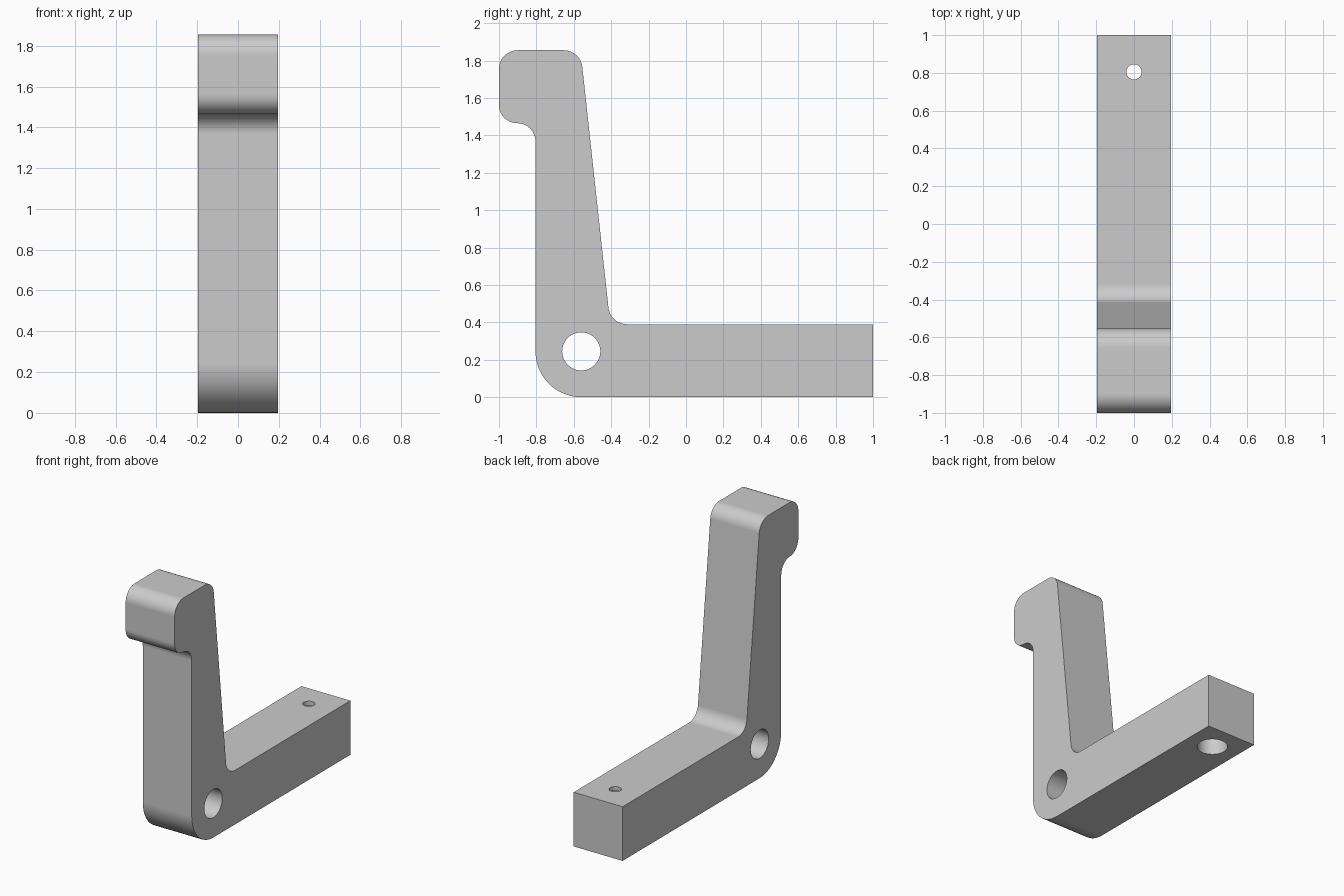
import bpy, bmesh, math
from mathutils import Vector, Matrix

cube = bpy.data.objects.get("Cube")
if cube:
    bpy.data.objects.remove(cube, do_unlink=True)

HALF_WIDTH = 0.195

grey = bpy.data.materials.new("plain grey")
grey.use_nodes = True
GREY = (0.6, 0.6, 0.6, 1)
grey.diffuse_color = GREY
grey.node_tree.nodes["Principled BSDF"].inputs["Base Color"].default_value = GREY


def rounded_outline(corners, steps=12):
    """Turn (y, z, radius) corners into an outline with true arc fillets."""
    points = []
    for i, (y, z, radius) in enumerate(corners):
        corner = Vector((y, z))
        if not radius:
            points.append(corner)
            continue
        before = (Vector(corners[i - 1][:2]) - corner).normalized()
        after = (Vector(corners[(i + 1) % len(corners)][:2]) - corner).normalized()
        half = before.angle(after) / 2
        centre = corner + (before + after).normalized() * radius / math.sin(half)
        start = corner + before * radius / math.tan(half) - centre
        end = corner + after * radius / math.tan(half) - centre
        sweep = start.angle(end)
        for k in range(steps + 1):
            t = k / steps
            arc = start * math.sin((1 - t) * sweep) + end * math.sin(t * sweep)
            points.append(centre + arc / math.sin(sweep))
    return points


def new_object(name, bm):
    bmesh.ops.recalc_face_normals(bm, faces=bm.faces[:])
    mesh = bpy.data.meshes.new(name)
    bm.to_mesh(mesh)
    bm.free()
    mesh.materials.append(grey)
    obj = bpy.data.objects.new(name, mesh)
    bpy.context.collection.objects.link(obj)
    return obj


def cut_hole(target, name, radius, depth, centre, turn=Matrix()):
    """Drill a round hole and remove the cutter afterwards."""
    bm = bmesh.new()
    bmesh.ops.create_cone(bm, cap_ends=True, segments=48, radius1=radius,
                          radius2=radius, depth=depth,
                          matrix=Matrix.Translation(centre) @ turn)
    cutter = new_object(name, bm)
    cutter.hide_render = True
    drill = target.modifiers.new(name, "BOOLEAN")
    drill.operation = "DIFFERENCE"
    drill.solver = "EXACT"
    drill.object = cutter
    bpy.ops.object.modifier_apply(modifier=drill.name)
    bpy.data.objects.remove(cutter, do_unlink=True)


# Side profile: foot, tapered upright and hooked head
profile = [
    (-0.805, 0, 0.245),
    (1, 0, 0),
    (1, 0.39, 0),
    (-0.405, 0.39, 0.1),
    (-0.564, 1.855, 0.1),
    (-1, 1.855, 0.1),
    (-1, 1.465, 0.097),
    (-0.805, 1.465, 0.097),
]
bm = bmesh.new()
outline = [bm.verts.new((-HALF_WIDTH, p.x, p.y)) for p in rounded_outline(profile)]
face = bm.faces.new(outline)
side = bmesh.ops.extrude_face_region(bm, geom=[face])["geom"]
bmesh.ops.translate(bm, vec=(2 * HALF_WIDTH, 0, 0),
                    verts=[v for v in side if isinstance(v, bmesh.types.BMVert)])
bracket = new_object("hooked_bracket", bm)
bpy.context.view_layer.objects.active = bracket
bracket.select_set(True)

# Pivot hole across the heel, then the stepped hole near the end of the foot
cut_hole(bracket, "pivot_hole", 0.102, 1, (0, -0.56, 0.245),
         Matrix.Rotation(math.pi / 2, 4, "Y"))
cut_hole(bracket, "socket", 0.1, 0.72, (0, 0.805, 0))
cut_hole(bracket, "screw_hole", 0.04, 0.4, (0, 0.805, 0.4))

# Smooth fillets with crisp edges
bpy.ops.object.shade_smooth_by_angle(angle=math.radians(30))
weighted = bracket.modifiers.new("even_shading", "WEIGHTED_NORMAL")
weighted.keep_sharp = True
